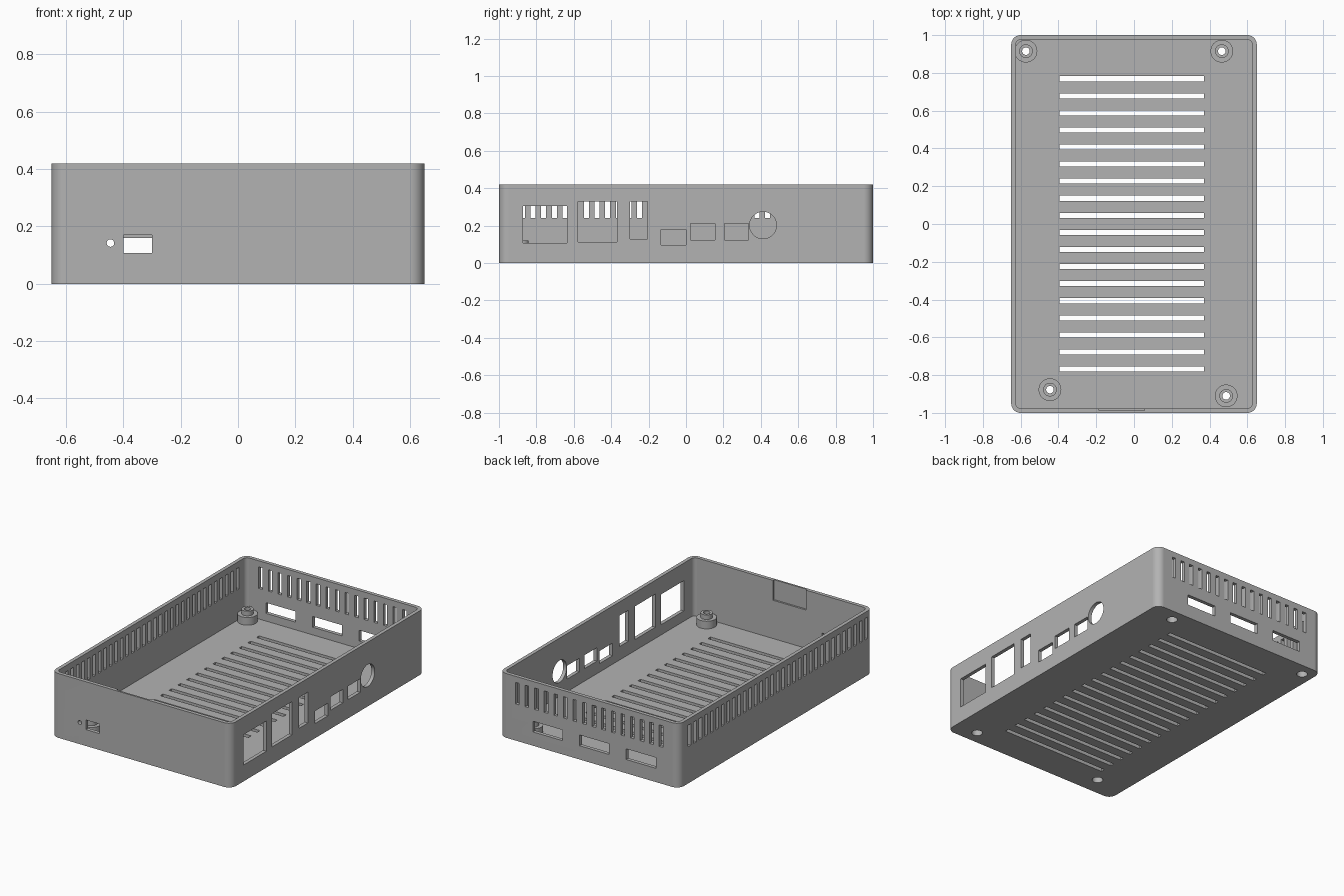
import bpy, bmesh, math
from mathutils import Matrix, Vector

default = bpy.data.objects.get("Cube")
if default:
    bpy.data.objects.remove(default, do_unlink=True)

W, D, H = 1.3, 2.0, 0.42      # outer size
WALL, FLOOR, RADIUS = 0.024, 0.04, 0.05

grey = bpy.data.materials.new("plain_grey")
grey.use_nodes = True
grey.diffuse_color = (0.45, 0.45, 0.45, 1)
grey.node_tree.nodes["Principled BSDF"].inputs["Base Color"].default_value = (0.45, 0.45, 0.45, 1)


def finish(bm, name):
    bmesh.ops.recalc_face_normals(bm, faces=bm.faces)
    mesh = bpy.data.meshes.new(name)
    bm.to_mesh(mesh)
    bm.free()
    obj = bpy.data.objects.new(name, mesh)
    bpy.context.collection.objects.link(obj)
    mesh.materials.append(grey)
    return obj


def activate(obj):
    bpy.ops.object.select_all(action='DESELECT')
    obj.select_set(True)
    bpy.context.view_layer.objects.active = obj


def smooth(obj):
    activate(obj)
    bpy.ops.object.shade_smooth_by_angle(angle=math.radians(30))
    weighted = obj.modifiers.new("even_shading", 'WEIGHTED_NORMAL')
    weighted.keep_sharp = True


def rounded_block(name, width, depth, radius, low, high, steps=10):
    bm = bmesh.new()
    outline = []
    for corner, (sx, sy) in enumerate([(1, 1), (-1, 1), (-1, -1), (1, -1)]):
        for i in range(steps + 1):
            a = math.pi / 2 * (corner + i / steps)
            outline.append(bm.verts.new((sx * (width / 2 - radius) + radius * math.cos(a),
                                         sy * (depth / 2 - radius) + radius * math.sin(a), low)))
    face = bm.faces.new(outline)
    raised = bmesh.ops.extrude_face_region(bm, geom=[face])["geom"]
    bmesh.ops.translate(bm, vec=(0, 0, high - low),
                        verts=[v for v in raised if isinstance(v, bmesh.types.BMVert)])
    return finish(bm, name)


def box(bm, x0, x1, y0, y1, z0, z1):
    middle = Vector((x0 + x1, y0 + y1, z0 + z1)) / 2
    bmesh.ops.create_cube(bm, size=1, matrix=Matrix.Translation(middle)
                          @ Matrix.Diagonal((x1 - x0, y1 - y0, z1 - z0, 1)))


def rod(bm, center, radius, length, axis):
    turn = {'X': Matrix.Rotation(math.pi / 2, 4, 'Y'),
            'Y': Matrix.Rotation(math.pi / 2, 4, 'X'), 'Z': Matrix()}[axis]
    bmesh.ops.create_cone(bm, cap_ends=True, segments=40, radius1=radius, radius2=radius,
                          depth=length, matrix=Matrix.Translation(center) @ turn)


def carve(target, cutter):
    cutter.hide_render = True
    mod = target.modifiers.new("carve", 'BOOLEAN')
    mod.operation, mod.solver, mod.object = 'DIFFERENCE', 'EXACT', cutter
    activate(target)
    bpy.ops.object.modifier_apply(modifier=mod.name)
    bpy.data.objects.remove(cutter, do_unlink=True)


# Open tray
case = rounded_block("case_shell", W, D, RADIUS, 0, H)
carve(case, rounded_block("cavity", W - 2 * WALL, D - 2 * WALL, RADIUS - WALL, FLOOR, H + 0.1))

cuts = bmesh.new()
GAP = 0.027                    # width of every vent slot
REACH = 0.05                   # how far cutters pass each wall face

# Floor vents
for i in range(18):
    y = 0.769 - i * 0.0904
    box(cuts, -0.395, 0.37, y - GAP / 2, y + GAP / 2, -REACH, FLOOR + REACH)

# Side vents on the -x wall
for i in range(33):
    y = -0.932 + i * 0.057
    box(cuts, -W / 2 - REACH, -W / 2 + REACH, y - GAP / 2, y + GAP / 2, 0.24, 0.38)

# Back vents and card slots
for i in range(16):
    x = -0.52 + i * 1.04 / 15
    box(cuts, x - GAP / 2, x + GAP / 2, D / 2 - REACH, D / 2 + REACH, 0.24, 0.38)
for x in (0.3, -0.037, -0.375):
    box(cuts, x - 0.107, x + 0.107, D / 2 - REACH, D / 2 + REACH, 0.09, 0.16)

# Port openings on the +x wall: y range, z range
ports = [(-0.872, -0.635, 0.107, 0.305), (-0.578, -0.368, 0.113, 0.33),
         (-0.3, -0.207, 0.128, 0.33), (-0.135, 0, 0.096, 0.178),
         (0.025, 0.155, 0.122, 0.21), (0.207, 0.335, 0.122, 0.21)]
for y0, y1, z0, z1 in ports:
    box(cuts, W / 2 - REACH, W / 2 + REACH, y0, y1, z0, z1)
rod(cuts, (W / 2, 0.412, 0.202), 0.072, 2 * REACH, 'X')

# Front opening, indicator hole and inner recess at the rim
box(cuts, -0.4, -0.3, -D / 2 - REACH, -D / 2 + REACH, 0.107, 0.17)
rod(cuts, (-0.445, -D / 2, 0.142), 0.013, 2 * REACH, 'Y')
box(cuts, -0.185, 0.055, -D / 2 + 0.012, -D / 2 + REACH, 0.29, H + REACH)

# Screw holes through the floor
posts = [(-0.572, 0.915), (0.465, 0.915), (-0.445, -0.877), (0.488, -0.91)]
for x, y in posts:
    rod(cuts, (x, y, 0), 0.033, 4 * REACH, 'Z')

carve(case, finish(cuts, "openings"))
smooth(case)

# Stepped hollow screw posts
profile = [(0.033, FLOOR - 0.01), (0.033, 0.07), (0.02, 0.07), (0.02, 0.12),
           (0.036, 0.12), (0.036, 0.09), (0.06, 0.09), (0.06, FLOOR - 0.01)]
for n, (x, y) in enumerate(posts, 1):
    bm = bmesh.new()
    ring = [bm.verts.new((r, 0, z)) for r, z in profile]
    edges = [bm.edges.new((a, b)) for a, b in zip(ring, ring[1:] + ring[:1])]
    bmesh.ops.spin(bm, geom=ring + edges, cent=(0, 0, 0), axis=(0, 0, 1),
                   angle=2 * math.pi, steps=40, use_merge=True)
    bmesh.ops.remove_doubles(bm, verts=bm.verts, dist=0.0001)
    post = finish(bm, f"screw_post_{n}")
    post.location = (x, y, 0)
    smooth(post)
